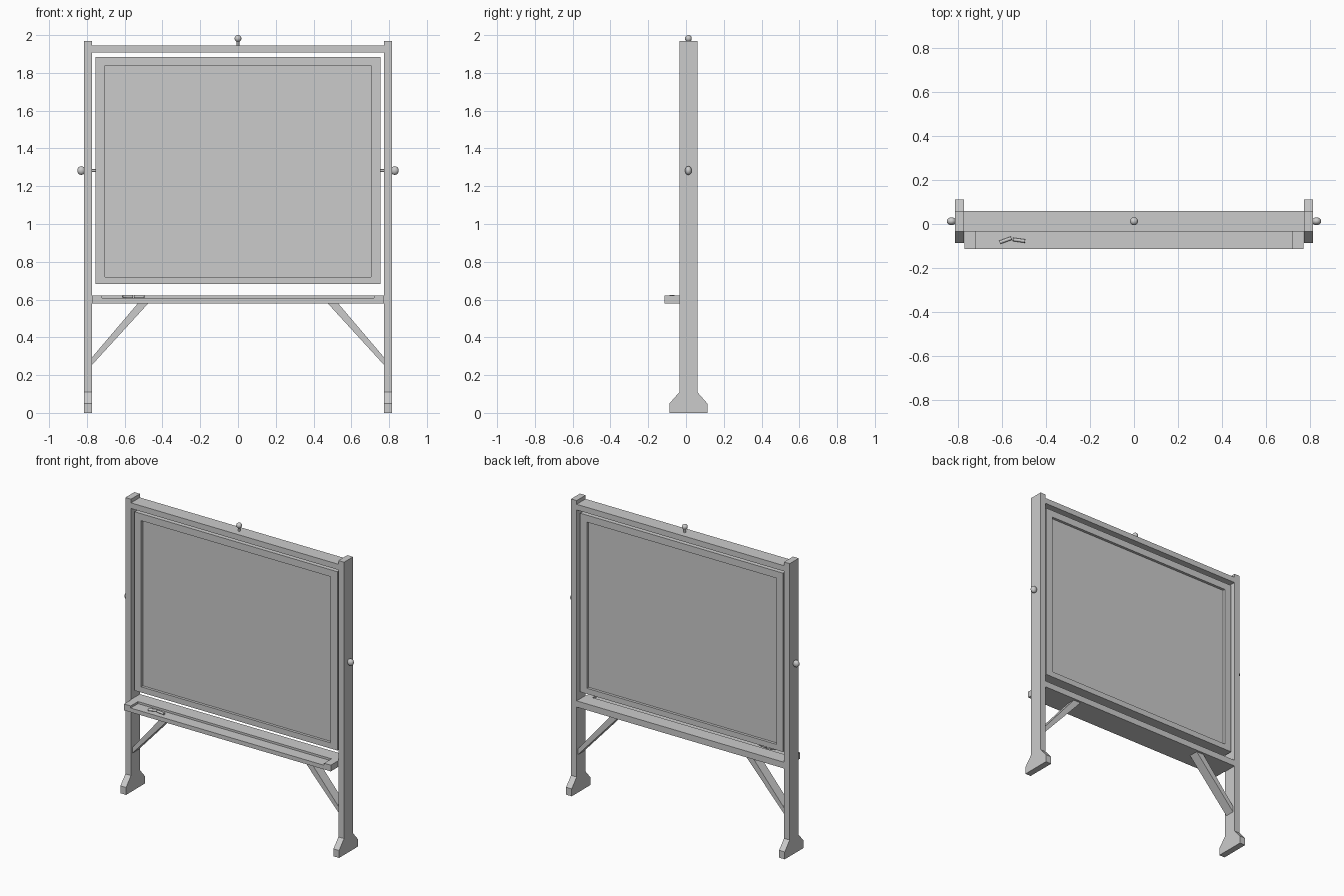
import bpy, bmesh, math
from mathutils import Vector, Matrix

if "Cube" in bpy.data.objects:
    bpy.data.objects.remove(bpy.data.objects["Cube"])

YC = 0.0125  # depth centre of the stand


def finish(bm, name, smooth=False):
    bmesh.ops.recalc_face_normals(bm, faces=bm.faces)
    me = bpy.data.meshes.new(name)
    bm.to_mesh(me)
    bm.free()
    ob = bpy.data.objects.new(name, me)
    bpy.context.collection.objects.link(ob)
    if smooth:
        bpy.context.view_layer.objects.active = ob
        ob.select_set(True)
        bpy.ops.object.shade_smooth_by_angle(angle=math.radians(40))
        ob.select_set(False)
    return ob


def box(name, x0, x1, y0, y1, z0, z1):
    bm = bmesh.new()
    m = Matrix.Translation(((x0 + x1) / 2, (y0 + y1) / 2, (z0 + z1) / 2)) @ Matrix.Diagonal((x1 - x0, y1 - y0, z1 - z0, 1))
    bmesh.ops.create_cube(bm, size=1, matrix=m)
    return finish(bm, name)


def prism(name, pts, offset):
    """Extrude a planar outline of 3D points along an offset vector."""
    bm = bmesh.new()
    f = bm.faces.new([bm.verts.new(p) for p in pts])
    r = bmesh.ops.extrude_face_region(bm, geom=[f])
    bmesh.ops.translate(bm, vec=Vector(offset), verts=[v for v in r["geom"] if isinstance(v, bmesh.types.BMVert)])
    return finish(bm, name)


def rod(name, a, b, radius, sides=16):
    a, b = Vector(a), Vector(b)
    d = b - a
    m = Matrix.Translation((a + b) / 2) @ d.to_track_quat("Z", "Y").to_matrix().to_4x4()
    bm = bmesh.new()
    bmesh.ops.create_cone(bm, cap_ends=True, segments=sides, radius1=radius, radius2=radius, depth=d.length, matrix=m)
    return finish(bm, name, True)


def ball(name, loc, radii):
    bm = bmesh.new()
    bmesh.ops.create_uvsphere(bm, u_segments=24, v_segments=12, radius=1,
                              matrix=Matrix.Translation(loc) @ Matrix.Diagonal((*radii, 1)))
    return finish(bm, name, True)


# posts with flared feet, braces, pivots and tray ends on both sides
half = [(0.1, 0), (0.1, 0.05), (0.0475, 0.11), (0.0475, 1.97)]
outline = half + [(-y, z) for y, z in reversed(half)]
for s, side in ((-1, "left"), (1, "right")):
    prism(f"{side}_post", [(s * 0.772, YC + y, z) for y, z in outline], (s * 0.042, 0, 0))
    brace = [(0.772, 0.255), (0.772, 0.295), (0.53, 0.58), (0.475, 0.58)]
    prism(f"{side}_brace", [(s * x, -0.02, z) for x, z in brace], (0, 0.065, 0))
    rod(f"{side}_pivot_pin", (s * 0.75, YC, 1.283), (s * 0.825, YC, 1.283), 0.007)
    ball(f"{side}_pivot_knob", (s * 0.83, YC, 1.283), (0.021, 0.018, 0.023))
    a, b = sorted((s * 0.72, s * 0.77))
    box(f"{side}_tray_end", a, b, -0.113, -0.035, 0.58, 0.622)

# cross rails and tray
box("top_rail", -0.772, 0.772, -0.035, 0.06, 1.907, 1.945)
box("bottom_rail", -0.772, 0.772, -0.035, 0.06, 0.58, 0.622)
box("chalk_tray", -0.72, 0.72, -0.113, -0.035, 0.58, 0.608)

# top knob
rod("top_knob_stem", (0, YC, 1.94), (0, YC, 1.975), 0.007)
ball("top_knob", (0, YC, 1.982), (0.018, 0.018, 0.018))

# board frame as one ring with a recessed panel on both faces
bm = bmesh.new()
rings = []
for y in (-0.022, 0.047):
    for w, z0, z1 in ((0.755, 0.682, 1.885), (0.705, 0.72, 1.838)):
        rings.append([bm.verts.new((x, y, z)) for x, z in ((-w, z0), (w, z0), (w, z1), (-w, z1))])
for p, q in ((0, 1), (1, 3), (3, 2), (2, 0)):
    for i in range(4):
        j = (i + 1) % 4
        bm.faces.new((rings[p][i], rings[p][j], rings[q][j], rings[q][i]))
finish(bm, "board_frame")
box("board_panel", -0.71, 0.71, -0.004, 0.029, 0.715, 1.843)

# chalk sticks
for n, (x, ang) in enumerate(((-0.584, 20), (-0.523, -8))):
    d = Vector((math.cos(math.radians(ang)), math.sin(math.radians(ang)), 0)) * 0.028
    c = Vector((x, -0.074, 0.616))
    rod(f"chalk_{n + 1}", c - d, c + d, 0.008, 12)
